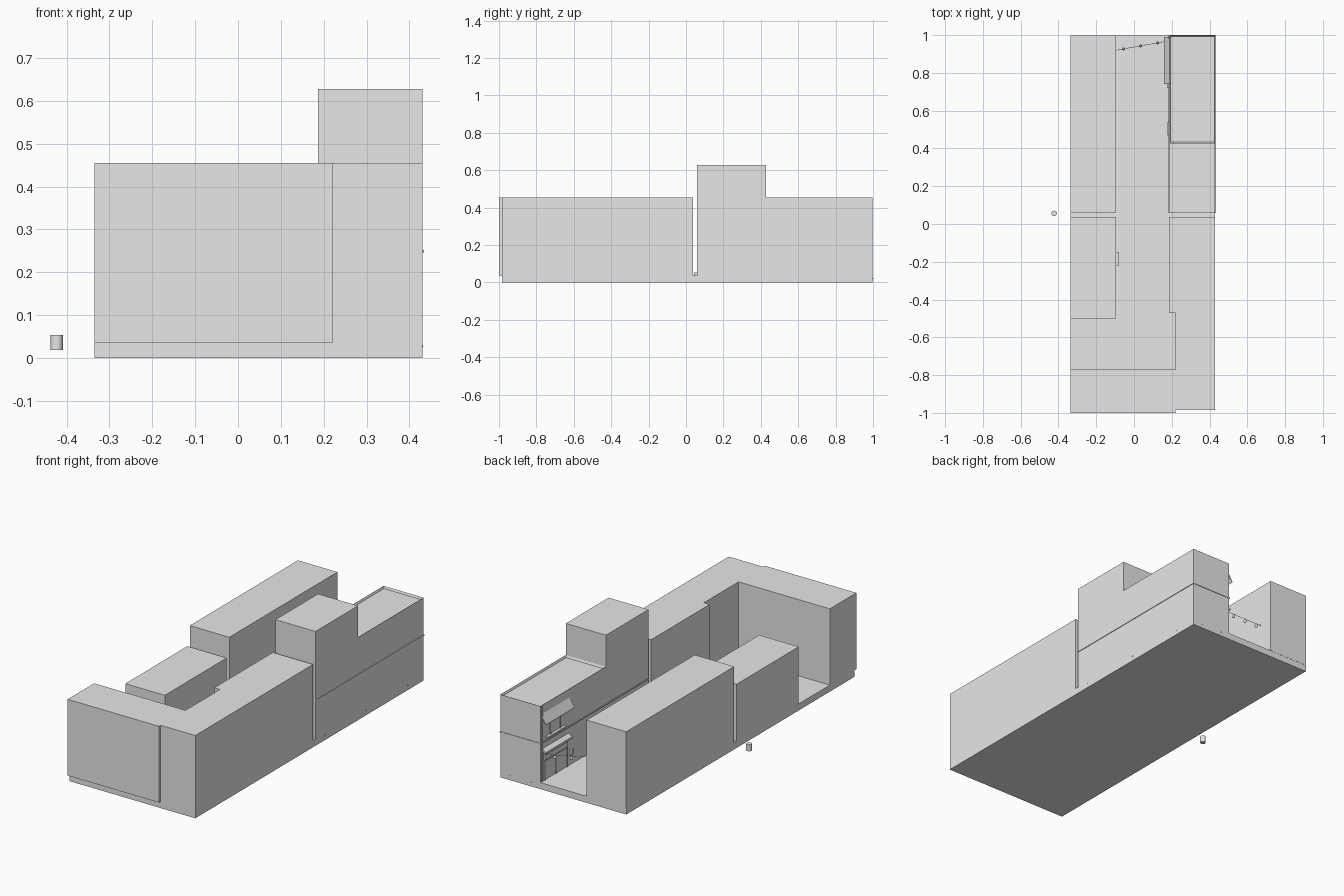
import bpy, bmesh, math
from mathutils import Vector

if "Cube" in bpy.data.objects:
    bpy.data.objects.remove(bpy.data.objects["Cube"])


def material(name, rgb):
    m = bpy.data.materials.new(name)
    m.diffuse_color = (*rgb, 1)
    m.use_nodes = True
    m.node_tree.nodes["Principled BSDF"].inputs["Base Color"].default_value = m.diffuse_color
    return m


GREY = material("plain_grey", (0.8, 0.8, 0.8))
PALE = material("pale_glass", (0.95, 0.95, 0.95))


def finish(name, bm, mat):
    bmesh.ops.recalc_face_normals(bm, faces=bm.faces)
    me = bpy.data.meshes.new(name)
    bm.to_mesh(me)
    bm.free()
    me.materials.append(mat)
    ob = bpy.data.objects.new(name, me)
    bpy.context.collection.objects.link(ob)
    return ob


def prism(name, pts, axis, a, b, mat=GREY):
    """Extrude a 2D outline from a to b along 'y' (x,z outline) or 'z' (x,y outline)."""
    bm = bmesh.new()
    if axis == 'y':
        vs = [bm.verts.new((p, a, q)) for p, q in pts]
        d = (0, b - a, 0)
    else:
        vs = [bm.verts.new((p, q, a)) for p, q in pts]
        d = (0, 0, b - a)
    f = bm.faces.new(vs)
    r = bmesh.ops.extrude_face_region(bm, geom=[f])
    bmesh.ops.translate(bm, vec=d, verts=[v for v in r['geom'] if isinstance(v, bmesh.types.BMVert)])
    return finish(name, bm, mat)


def box(name, x0, x1, y0, y1, z0, z1, mat=GREY):
    return prism(name, [(x0, y0), (x1, y0), (x1, y1), (x0, y1)], 'z', z0, z1, mat)


def rod(name, p, q, r, sides=6, mat=GREY):
    p, q = Vector(p), Vector(q)
    bm = bmesh.new()
    bmesh.ops.create_cone(bm, cap_ends=True, segments=sides, radius1=r, radius2=r, depth=(q - p).length)
    bmesh.ops.rotate(bm, verts=bm.verts, matrix=(q - p).to_track_quat('Z', 'Y').to_matrix())
    bmesh.ops.translate(bm, verts=bm.verts, vec=(p + q) / 2)
    return finish(name, bm, mat)


def smooth(ob):
    bpy.ops.object.select_all(action='DESELECT')
    bpy.context.view_layer.objects.active = ob
    ob.select_set(True)
    bpy.ops.object.shade_smooth_by_angle(angle=math.radians(40))


# street slab
box("street_base", -0.335, 0.43, -0.985, 0.997, 0, 0.036)

# left row of plain buildings
box("left_back_building", -0.335, -0.095, 0.06, 0.998, 0.036, 0.455)
box("left_front_building", -0.335, -0.095, -0.5, 0.038, 0.036, 0.35)

# stepped block closing the front end of the street
front = [(-0.335, -1), (0.22, -1), (0.22, -0.985), (0.43, -0.985), (0.43, 0.038),
         (0.185, 0.038), (0.185, -0.47), (0.22, -0.47), (0.22, -0.77), (-0.335, -0.77)]
prism("front_corner_building", front, 'z', 0.036, 0.455)

# tall tower next to the shop
box("tower_building", 0.187, 0.43, 0.058, 0.428, 0.036, 0.628)

# two-storey shop with a low roof rim
shop = box("shop_building", 0.187, 0.43, 0.428, 0.997, 0.036, 0.455)
bm = bmesh.new()
bm.from_mesh(shop.data)
top = [f for f in bm.faces if f.normal.z > 0.9]
bmesh.ops.inset_region(bm, faces=top, thickness=0.007)
bmesh.ops.translate(bm, verts=top[0].verts, vec=(0, 0, -0.012))
bm.to_mesh(shop.data)
bm.free()

# thin string course between the storeys
box("storey_ledge", 0.183, 0.4335, 0.058, 1.0, 0.246, 0.252)

# small studs near the foot of the walls
for i, y in enumerate((0.14, 0.5, 0.86)):
    box(f"side_stud_{i}", 0.428, 0.432, y - 0.003, y + 0.003, 0.024, 0.03)
for i, x in enumerate((0.24, 0.37)):
    box(f"back_stud_{i}", x - 0.003, x + 0.003, 0.995, 0.999, 0.018, 0.024)

# corner drain pipe
rod("drain_pipe", (0.183, 0.985, 0.036), (0.183, 0.985, 0.45), 0.004, 8)

# upper awning, window, frame and sill on the street face
prism("upper_awning", [(0.187, 0.407), (0.16, 0.36), (0.16, 0.355), (0.187, 0.4)], 'y', 0.74, 0.99)
box("upper_window", 0.184, 0.188, 0.83, 0.91, 0.275, 0.345, PALE)
for i, y in enumerate((0.825, 0.91)):
    box(f"upper_frame_{i}", 0.181, 0.188, y, y + 0.006, 0.27, 0.35)
box("window_sill", 0.172, 0.188, 0.79, 0.95, 0.264, 0.272)

# shop front below: canopy, pane, posts and counter
prism("shop_canopy", [(0.187, 0.215), (0.165, 0.2), (0.165, 0.19), (0.187, 0.2)], 'y', 0.75, 0.98)
box("shop_sign_board", 0.177, 0.188, 0.77, 0.97, 0.15, 0.178)
box("shop_window", 0.184, 0.188, 0.77, 0.96, 0.045, 0.14, PALE)
for i, y in enumerate((0.764, 0.862, 0.96)):
    box(f"shop_post_{i}", 0.181, 0.188, y, y + 0.006, 0.036, 0.15)
box("shop_door_lamp", 0.176, 0.188, 0.72, 0.74, 0.09, 0.12)

# wall fittings further along the street
prism("wall_bay", [(0.188, 0.465), (0.18, 0.465), (0.175, 0.48), (0.175, 0.53), (0.18, 0.545),
                   (0.188, 0.545)], 'z', 0.1, 0.2)
box("tower_door", 0.182, 0.188, 0.2, 0.29, 0.036, 0.17)
box("left_wall_box", -0.096, -0.08, -0.22, -0.15, 0.1, 0.18)

# lantern string across the street
a, b = Vector((-0.095, 0.92, 0.22)), Vector((0.187, 0.97, 0.182))
rod("lantern_string", a, b, 0.0012, 4)
for i, t in enumerate((0.142, 0.46, 0.78)):
    p = a.lerp(b, t)
    bm = bmesh.new()
    bmesh.ops.create_uvsphere(bm, u_segments=12, v_segments=8, radius=0.008)
    for v in bm.verts:
        v.co.z *= 1.25
    bmesh.ops.translate(bm, verts=bm.verts, vec=p - Vector((0, 0, 0.013)))
    smooth(finish(f"lantern_{i}", bm, GREY))
    rod(f"lantern_cap_{i}", p - Vector((0, 0, 0.005)), p, 0.004, 8)

# separate rounded barrel beside the street
barrel = rod("loose_barrel", (-0.423, 0.056, 0.018), (-0.423, 0.056, 0.054), 0.0145, 20)
smooth(barrel)
